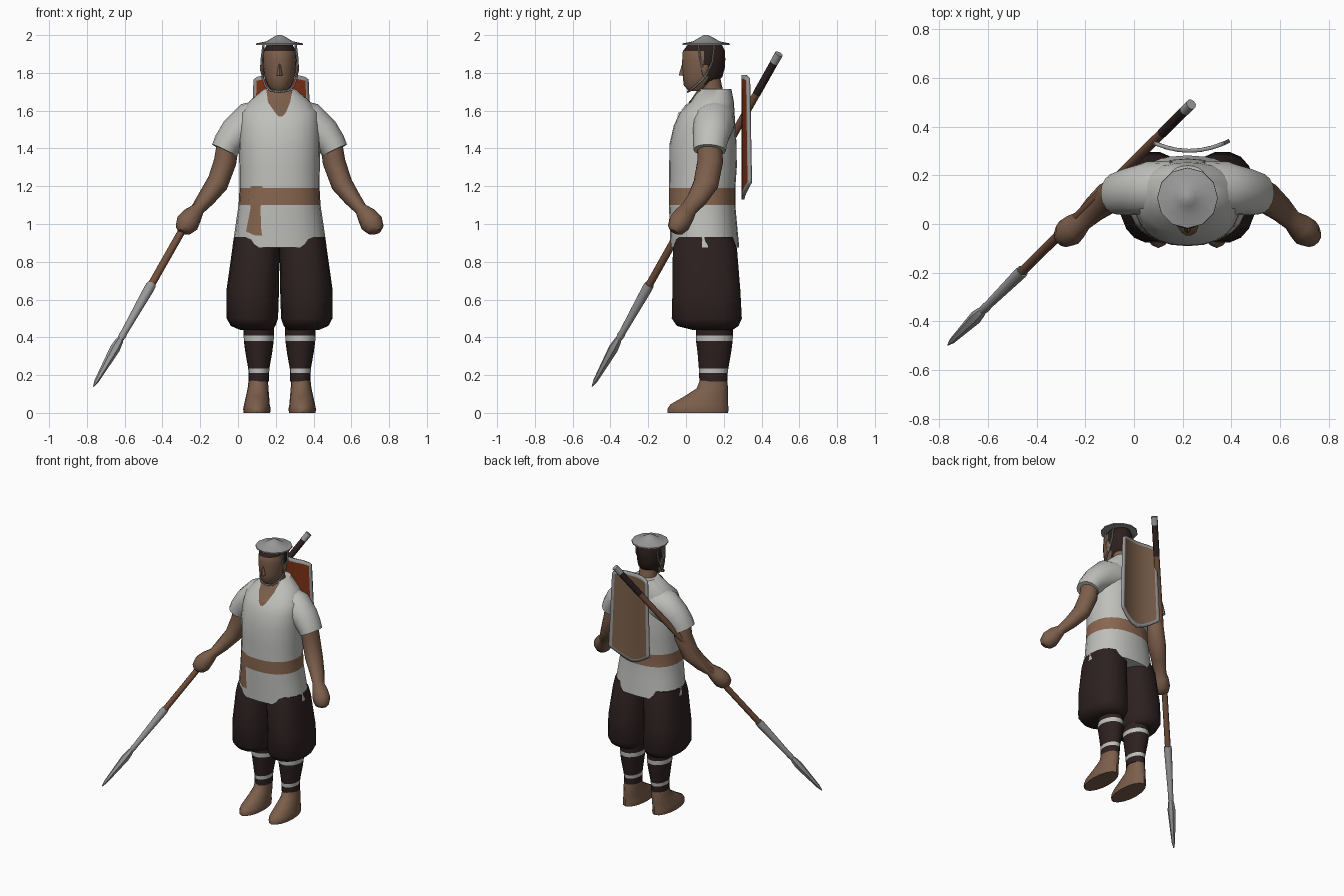
import bpy, bmesh, math
from mathutils import Vector
from mathutils.bvhtree import BVHTree

if "Cube" in bpy.data.objects:
    bpy.data.objects.remove(bpy.data.objects["Cube"])

CX = 0.22  # the figure stands off centre; figure parts are modelled around this x


def material(name, r, g, b):
    m = bpy.data.materials.new(name)
    m.diffuse_color = (r, g, b, 1)
    m.use_nodes = True
    m.node_tree.nodes["Principled BSDF"].inputs["Base Color"].default_value = m.diffuse_color
    return m


SKIN = material("skin", .20, .112, .07)
CLOTH = material("pale cloth", .52, .52, .50)
DARK = material("dark cloth", .027, .015, .015)
SASH = material("sash brown", .25, .135, .08)
HAIR = material("hair", .025, .014, .012)
METAL = material("grey metal", .32, .32, .32)
WOOD = material("shaft wood", .17, .08, .045)
RED = material("shield red", .20, .03, .008)
HIDE = material("shield hide", .20, .115, .07)


def add_object(name, verts, faces, mats, rule=None, x=CX, mirror=False):
    me = bpy.data.meshes.new(name)
    me.from_pydata([tuple(v) for v in verts], [], faces)
    bm = bmesh.new()
    bm.from_mesh(me)
    if rule:
        for f in bm.faces:
            f.material_index = rule(f.calc_center_median())
    bm.to_mesh(me)
    bm.free()
    for m in mats:
        me.materials.append(m)
    ob = bpy.data.objects.new(name, me)
    bpy.context.collection.objects.link(ob)
    ob.location.x = x
    if mirror:
        ob.modifiers.new("mirror", 'MIRROR').use_mirror_merge = False
    return ob


def skin_rings(name, rings, mats, **kw):
    n = len(rings[0])
    verts = [v for r in rings for v in r]
    faces = [(i * n + j, i * n + (j + 1) % n, (i + 1) * n + (j + 1) % n, (i + 1) * n + j)
             for i in range(len(rings) - 1) for j in range(n)]
    faces += [tuple(reversed(range(n))), tuple(range(len(verts) - n, len(verts)))]
    ob = add_object(name, verts, faces, mats, **kw)
    bm = bmesh.new()
    bm.from_mesh(ob.data)
    bmesh.ops.recalc_face_normals(bm, faces=bm.faces)
    bm.to_mesh(ob.data)
    bm.free()
    return ob


def loft(name, sections, mats, sides=16, power=1.0, **kw):
    """Stack of horizontal ovals: (x, y, z, rx, ry)."""
    def p(v):
        return math.copysign(abs(v) ** power, v)
    angles = [math.tau * k / sides for k in range(sides)]
    rings = [[Vector((x + rx * p(math.cos(a)), y + ry * p(math.sin(a)), z)) for a in angles]
             for x, y, z, rx, ry in sections]
    return skin_rings(name, rings, mats, **kw)


def tube(name, sections, mats, sides=12, **kw):
    """Ovals square to a path: (x, y, z, radius, radius along y)."""
    pts = [Vector(s[:3]) for s in sections]
    rings = []
    for i, s in enumerate(sections):
        t = (pts[min(i + 1, len(pts) - 1)] - pts[max(i - 1, 0)]).normalized()
        u = Vector((0, 1, 0)).cross(t).normalized()
        w = t.cross(u)
        rings.append([pts[i] + u * s[3] * math.cos(math.tau * k / sides)
                      + w * s[4] * math.sin(math.tau * k / sides) for k in range(sides)])
    return skin_rings(name, rings, mats, **kw)


# tunic with the sash as a coloured band
tunic = loft("tunic", [(0, .10, .875, .25, .182), (0, .092, 1.0, .232, .178), (0, .085, 1.10, .217, .176),
                       (0, .085, 1.19, .212, .176), (0, .09, 1.30, .213, .179), (0, .09, 1.42, .215, .178),
                       (0, .098, 1.52, .212, .163), (0, .112, 1.59, .205, .145), (0, .14, 1.65, .16, .113),
                       (0, .155, 1.715, .085, .085)],
             [CLOTH, SASH], sides=24, power=.88, rule=lambda c: int(1.10 < c.z < 1.19))
tree = BVHTree.FromPolygons([v.co.copy() for v in tunic.data.vertices],
                            [tuple(p.vertices) for p in tunic.data.polygons])


def plate(name, rows, mat, nx=6, nz=5):
    """Thin patch laid on the tunic front, from rows (z, left, right)."""
    lines = []
    for a, b in zip(rows, rows[1:]):
        lines += [[p + (q - p) * k / nz for p, q in zip(a, b)] for k in range(nz)]
    lines.append(rows[-1])
    verts = []
    for z, l, r in lines:
        for k in range(nx + 1):
            hit, nor, _, _ = tree.ray_cast(Vector((l + (r - l) * k / nx, -1, z)), Vector((0, 1, 0)))
            verts.append(hit + nor * .005)
    w = nx + 1
    faces = [(i * w + k, (i + 1) * w + k, (i + 1) * w + k + 1, i * w + k + 1)
             for i in range(len(lines) - 1) for k in range(nx)]
    add_object(name, verts, faces, [mat])


plate("neck_opening", [(1.705, -.068, .066), (1.64, -.06, .055), (1.59, -.025, .035), (1.567, -.005, .015)], SKIN)
plate("sash_tail", [(1.20, -.15, -.09), (1.14, -.165, -.085), (1.09, -.15, -.10), (.96, -.175, -.095),
                    (.94, -.13, -.09)], SASH)

# sleeves, arms with fists
tube("sleeve", [(-.06, .15, 1.55, .115, .11), (-.16, .145, 1.53, .113, .112), (-.235, .135, 1.475, .09, .098),
                (-.275, .127, 1.425, .077, .09), (-.292, .125, 1.39, .072, .086)], [CLOTH], sides=16, mirror=True)
tube("arm", [(-.27, .125, 1.45, .058, .065), (-.288, .128, 1.33, .06, .068), (-.33, .105, 1.21, .057, .067),
             (-.385, .06, 1.135, .045, .055), (-.43, .015, 1.08, .034, .045), (-.46, -.01, 1.045, .052, .056),
             (-.488, -.035, 1.005, .062, .06), (-.508, -.055, .972, .047, .045), (-.513, -.062, .958, .025, .025)],
     [SKIN], mirror=True)

# baggy trousers, wrapped shins with pale ties, feet
loft("trousers", [(-.122, .10, .93, .12, .15), (-.125, .10, .87, .125, .172), (-.142, .108, .65, .139, .182),
                  (-.144, .11, .50, .136, .188), (-.14, .115, .46, .118, .165), (-.125, .14, .44, .085, .11)],
     [DARK], sides=18, power=.85, mirror=True)
loft("shin_wrap", [(-.11, .15, .46, .08, .098), (-.11, .15, .41, .08, .098), (-.11, .15, .38, .079, .097),
                   (-.11, .15, .32, .071, .089), (-.11, .146, .235, .056, .078), (-.11, .145, .21, .055, .076),
                   (-.11, .145, .165, .055, .074)],
     [DARK, CLOTH], mirror=True, rule=lambda c: int(.38 < c.z < .41 or .21 < c.z < .235))
loft("foot", [(-.112, .147, .19, .05, .068), (-.114, .14, .13, .055, .083), (-.117, .105, .085, .062, .118),
              (-.12, .07, .045, .068, .153), (-.12, .063, .02, .073, .162), (-.12, .063, 0, .07, .16)],
     [SKIN], mirror=True)

# neck, head with hair coloured by height and depth, nose and ears
loft("neck", [(0, .15, 1.62, .075, .07), (0, .135, 1.71, .062, .06), (0, .12, 1.78, .06, .06)], [SKIN])
loft("head", [(0, .055, 1.705, .038, .042), (0, .068, 1.735, .064, .08), (0, .088, 1.78, .08, .105),
              (0, .093, 1.83, .087, .113), (0, .094, 1.87, .089, .114), (0, .095, 1.915, .086, .112),
              (0, .10, 1.95, .068, .09), (0, .10, 1.965, .035, .04)],
     [SKIN, HAIR], sides=20, rule=lambda c: int(c.z > 1.918 or (c.z > 1.75 and c.y > .10)))
loft("nose", [(0, -.012, 1.785, .016, .025), (0, -.01, 1.80, .015, .025), (0, -.005, 1.85, .007, .015)],
     [SKIN], sides=8)
loft("ear", [(-.09, .095, 1.79, .006, .008), (-.094, .10, 1.815, .01, .018), (-.094, .105, 1.845, .008, .014)],
     [SKIN], sides=8, mirror=True)

# shallow pointed hat and its chin cords
loft("hat", [(0, .107, 1.948, .125, .125), (0, .107, 1.956, .124, .124), (0, .107, 1.967, .07, .07),
             (0, .107, 1.988, .035, .035), (0, .107, 2.0, .012, .012)], [METAL], sides=12)
R = .006
tube("cord_front", [(-.085, .065, 1.95, R, R), (-.095, .075, 1.87, R, R), (-.09, .10, 1.775, R, R)],
     [METAL], sides=6, mirror=True)
tube("cord_back", [(-.085, .15, 1.95, R, R), (-.09, .14, 1.86, R, R), (-.088, .10, 1.775, R, R)],
     [METAL], sides=6, mirror=True)
tube("cord_chin", [(-.09, .10, 1.775, R, R), (-.075, .05, 1.73, R, R), (-.045, .02, 1.705, R, R),
                   (.002, .01, 1.70, R, R)], [METAL], sides=6, mirror=True)

# curved shield on the back: red inside, hide outside, metal rim
us = [-1, -.88, -.6, -.3, 0, .3, .6, .88, 1]
vs = [0, .035, .25, .5, .75, .965, 1]
verts = []
for v in vs:
    for u in us:
        bottom, top = 1.13 + .09 * abs(u) ** 1.5, 1.79 - .025 * abs(u) ** 6
        x = u * (.168 - .022 * v)
        verts.append((x, .293 + 1.5 * x * x, bottom + (top - bottom) * v))
w = len(us)
faces = [(j * w + i, j * w + i + 1, (j + 1) * w + i + 1, (j + 1) * w + i)
         for j in range(len(vs) - 1) for i in range(w - 1)]
shield = add_object("shield", verts, faces, [RED, HIDE, METAL, METAL], x=.228)
for k, f in enumerate(shield.data.polygons):
    j, i = divmod(k, w - 1)
    if j in (0, len(vs) - 2) or i in (0, w - 2):
        f.material_index = 2
solid = shield.modifiers.new("thickness", 'SOLIDIFY')
solid.thickness, solid.offset, solid.material_offset = .016, -1, 1

# spear held low and slanting up behind the shoulder
TIP, END = Vector((-.765, -.497, .14)), Vector((.238, .495, 1.905))


def spear_part(name, mat, spans, sides=10):
    secs = []
    for z, r in spans:
        p = TIP.lerp(END, (z - TIP.z) / (END.z - TIP.z))
        secs.append((*p, r, r))
    tube(name, secs, [mat], sides=sides, x=0)


spear_part("spear_blade", METAL, [(.14, .003), (.17, .012), (.34, .027), (.38, .021), (.40, .014)], 6)
spear_part("spear_socket", METAL, [(.39, .016), (.41, .02), (.43, .018), (.66, .027), (.68, .025)])
spear_part("spear_shaft", WOOD, [(.67, .02), (1.2, .02), (1.69, .02)])
spear_part("spear_grip", DARK, [(1.69, .021), (1.86, .021)])
spear_part("spear_cap", METAL, [(1.855, .022), (1.90, .022)])

# smooth shading with sharp edges kept
for ob in bpy.context.collection.objects:
    ob.select_set(True)
    bpy.context.view_layer.objects.active = ob
bpy.ops.object.shade_smooth_by_angle(angle=math.radians(42))
